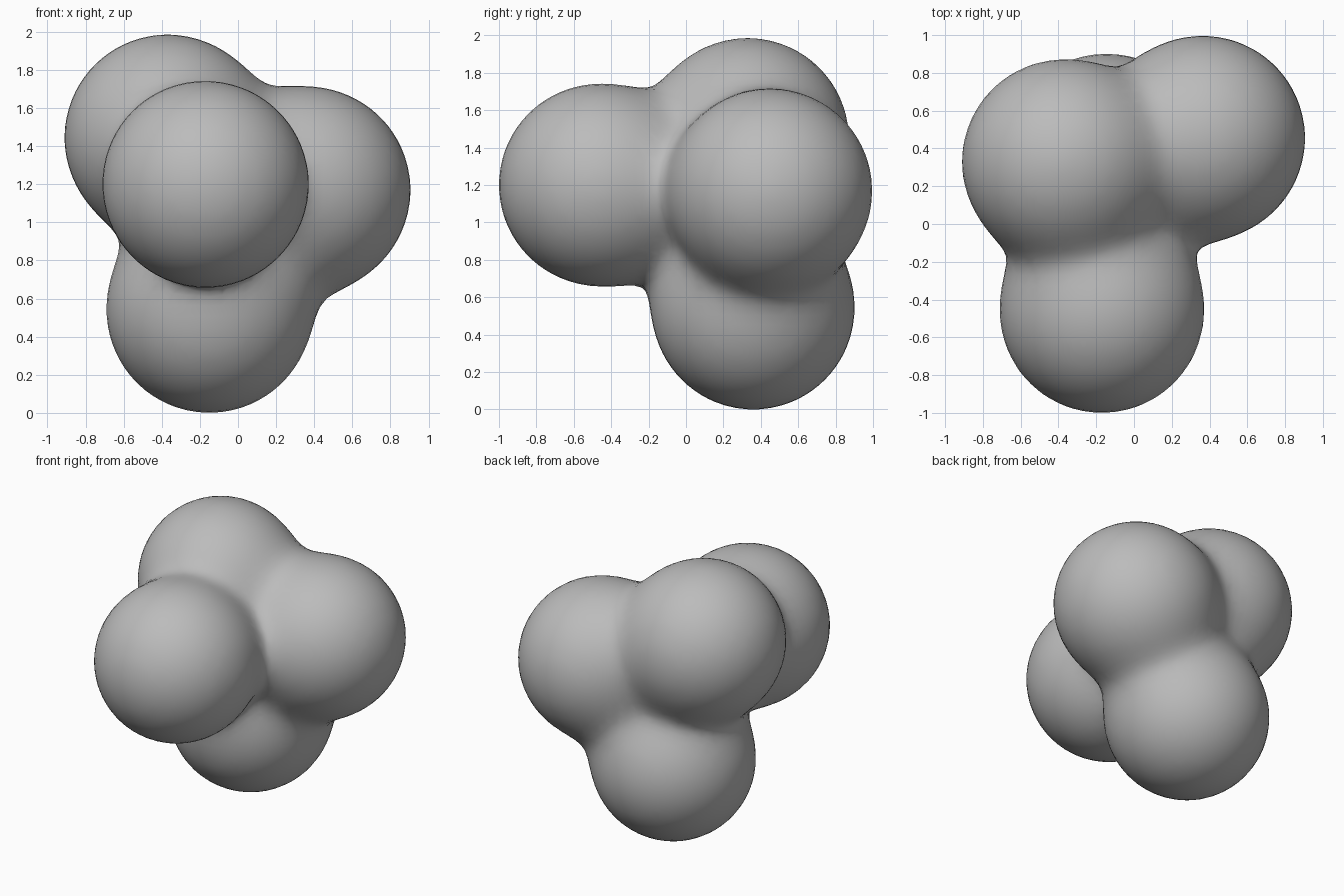
import bpy, bmesh, math
from mathutils import Vector, Matrix

if "Cube" in bpy.data.objects:
    bpy.data.objects.remove(bpy.data.objects["Cube"])

R = 0.54          # lobe radius
K = 0.085         # blend width between lobes
LOBES = [Vector(c) for c in (
    (-0.17, -0.46, 1.20),   # front lobe
    (-0.15, 0.36, 0.54),    # bottom lobe
    (-0.37, 0.33, 1.445),   # upper left lobe
    (0.365, 0.455, 1.17),   # right lobe
)]


def blend(p):
    """Distance to the softly merged lobes, and its gradient."""
    total, grad = 0.0, Vector()
    for c in LOBES:
        d = p - c
        w = math.exp(-(d.length - R) / K)
        total += w
        if d.length > 1e-6:
            grad += d.normalized() * w
    return -K * math.log(total), grad / total


# Overlapping spheres, with a core that fills the middle
core = sum(LOBES, Vector()) / len(LOBES)
bm = bmesh.new()
for centre, radius in [(c, R) for c in LOBES] + [(core, 0.35)]:
    bmesh.ops.create_icosphere(bm, subdivisions=4, radius=radius,
                               matrix=Matrix.Translation(centre))
mesh = bpy.data.meshes.new("merged_lobes")
bm.to_mesh(mesh)
bm.free()
body = bpy.data.objects.new("merged_lobes", mesh)
bpy.context.collection.objects.link(body)
bpy.context.view_layer.objects.active = body
body.select_set(True)

# Fuse into a single skin
fuse = body.modifiers.new("fuse", 'REMESH')
fuse.mode = 'VOXEL'
fuse.voxel_size = 0.06
bpy.ops.object.modifier_apply(modifier=fuse.name)

# Relax the skin, then settle it on the blended surface
bm = bmesh.new()
bm.from_mesh(body.data)
for _ in range(6):
    bmesh.ops.smooth_vert(bm, verts=bm.verts, factor=0.5,
                          use_axis_x=True, use_axis_y=True, use_axis_z=True)
    for v in bm.verts:
        for _ in range(3):
            dist, grad = blend(v.co)
            v.co -= grad * (dist / max(grad.length_squared, 0.2))
bm.to_mesh(body.data)
bm.free()

# Plain grey, smooth all over
grey = bpy.data.materials.new("grey")
grey.diffuse_color = (0.5, 0.5, 0.5, 1)
grey.use_nodes = True
grey.node_tree.nodes["Principled BSDF"].inputs["Base Color"].default_value = grey.diffuse_color
body.data.materials.clear()
body.data.materials.append(grey)
bpy.ops.object.shade_smooth()
